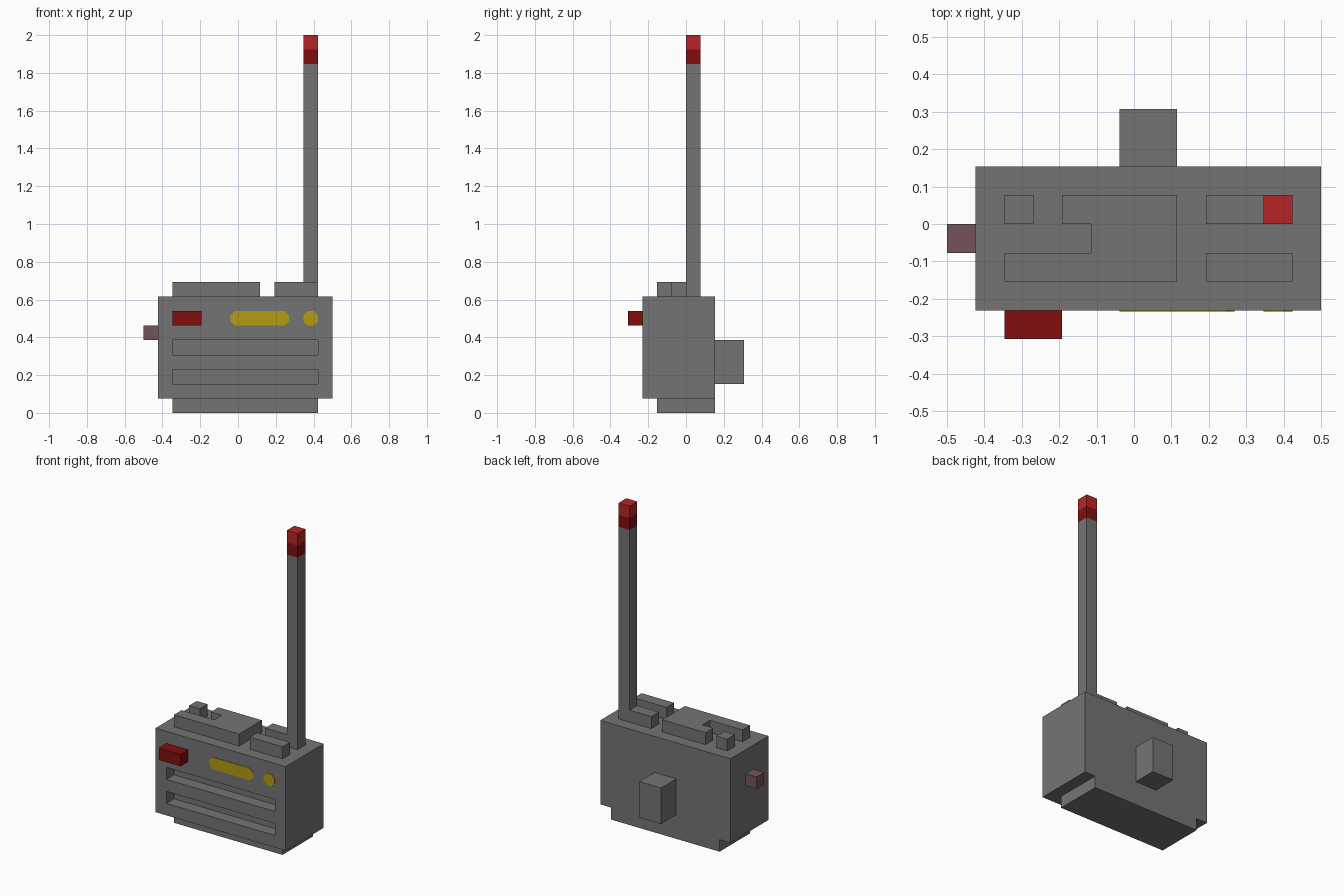
import bpy
import bmesh

U = 1 / 13  # one block of the design grid

cube = bpy.data.objects.get("Cube")
if cube:
    bpy.data.objects.remove(cube, do_unlink=True)


def material(name, hex_code):
    def linear(c):
        return c / 12.92 if c <= 0.04045 else ((c + 0.055) / 1.055) ** 2.4
    col = tuple(linear(int(hex_code[i:i + 2], 16) / 255) for i in (0, 2, 4)) + (1,)
    m = bpy.data.materials.new(name)
    m.use_nodes = True
    m.diffuse_color = col
    bsdf = m.node_tree.nodes["Principled BSDF"]
    bsdf.inputs["Base Color"].default_value = col
    bsdf.inputs["Roughness"].default_value = 0.8
    return m


GREY = material("casing grey", "747474")
RED = material("bright red", "B82424")
DARK_RED = material("dark red", "820D0D")
YELLOW = material("display yellow", "B39C10")
MAUVE = material("knob mauve", "745458")


def prism(name, points, offset, mat):
    """Extrude a flat outline (grid units) along offset (grid units)."""
    bm = bmesh.new()
    face = bm.faces.new([bm.verts.new([c * U for c in p]) for p in points])
    ext = bmesh.ops.extrude_face_region(bm, geom=[face])
    top = [v for v in ext["geom"] if isinstance(v, bmesh.types.BMVert)]
    bmesh.ops.translate(bm, verts=top, vec=[c * U for c in offset])
    bmesh.ops.recalc_face_normals(bm, faces=bm.faces)
    mesh = bpy.data.meshes.new(name)
    bm.to_mesh(mesh)
    bm.free()
    mesh.materials.append(mat)
    obj = bpy.data.objects.new(name, mesh)
    bpy.context.collection.objects.link(obj)
    return obj


def box(name, x, y, z, mat):
    """Block from (min, max) ranges in grid units."""
    pts = [(x[0], y[0], z[0]), (x[1], y[0], z[0]), (x[1], y[1], z[0]), (x[0], y[1], z[0])]
    return prism(name, pts, (0, 0, z[1] - z[0]), mat)


# Casing with two speaker slots cut into the front
casing = box("casing", (-5.5, 6.5), (-3, 2), (1, 8), GREY)
for z in (2, 4):
    cutter = box("slot_cutter", (-4.5, 5.5), (-4, -2), (z, z + 1), GREY)
    cutter.hide_render = True
    mod = casing.modifiers.new("slot", "BOOLEAN")
    mod.operation, mod.solver, mod.object = "DIFFERENCE", "EXACT", cutter
    bpy.context.view_layer.objects.active = casing
    bpy.ops.object.modifier_apply(modifier=mod.name)
    bpy.data.objects.remove(cutter, do_unlink=True)

# Base and belt clip
box("base", (-4.5, 5.5), (-2, 2), (0, 1), GREY)
box("back_clip", (-0.5, 1.5), (2, 4), (2, 5), GREY)

# Raised shapes on the top
bracket = [(-4.5, -2), (1.5, -2), (1.5, 1), (-2.5, 1),
           (-2.5, 0), (-1.5, 0), (-1.5, -1), (-4.5, -1)]
prism("top_bracket", [(x, y, 8) for x, y in bracket], (0, 0, 1), GREY)
box("top_stud", (-4.5, -3.5), (0, 1), (8, 9), GREY)
box("top_front_bar", (2.5, 5.5), (-2, -1), (8, 9), GREY)
box("top_back_bar", (2.5, 4.5), (0, 1), (8, 9), GREY)

# Antenna with a two-tone tip
for name, z, mat in (("antenna", (8, 24), GREY),
                     ("antenna_band", (24, 25), DARK_RED),
                     ("antenna_tip", (25, 26), RED)):
    box(name, (4.5, 5.5), (0, 1), z, mat)

# Controls
box("front_button", (-4.5, -2.5), (-4, -3), (6, 7), DARK_RED)
box("side_knob", (-6.5, -5.5), (-1, 0), (5, 6), MAUVE)

# Yellow displays: thin plates with clipped corners
C = 0.28
for name, a, b in (("wide_display", -0.5, 3.5), ("small_display", 4.5, 5.5)):
    outline = [(a + C, 6), (b - C, 6), (b, 6 + C), (b, 7 - C),
               (b - C, 7), (a + C, 7), (a, 7 - C), (a, 6 + C)]
    prism(name, [(x, -3, z) for x, z in outline], (0, -0.04, 0), YELLOW)
